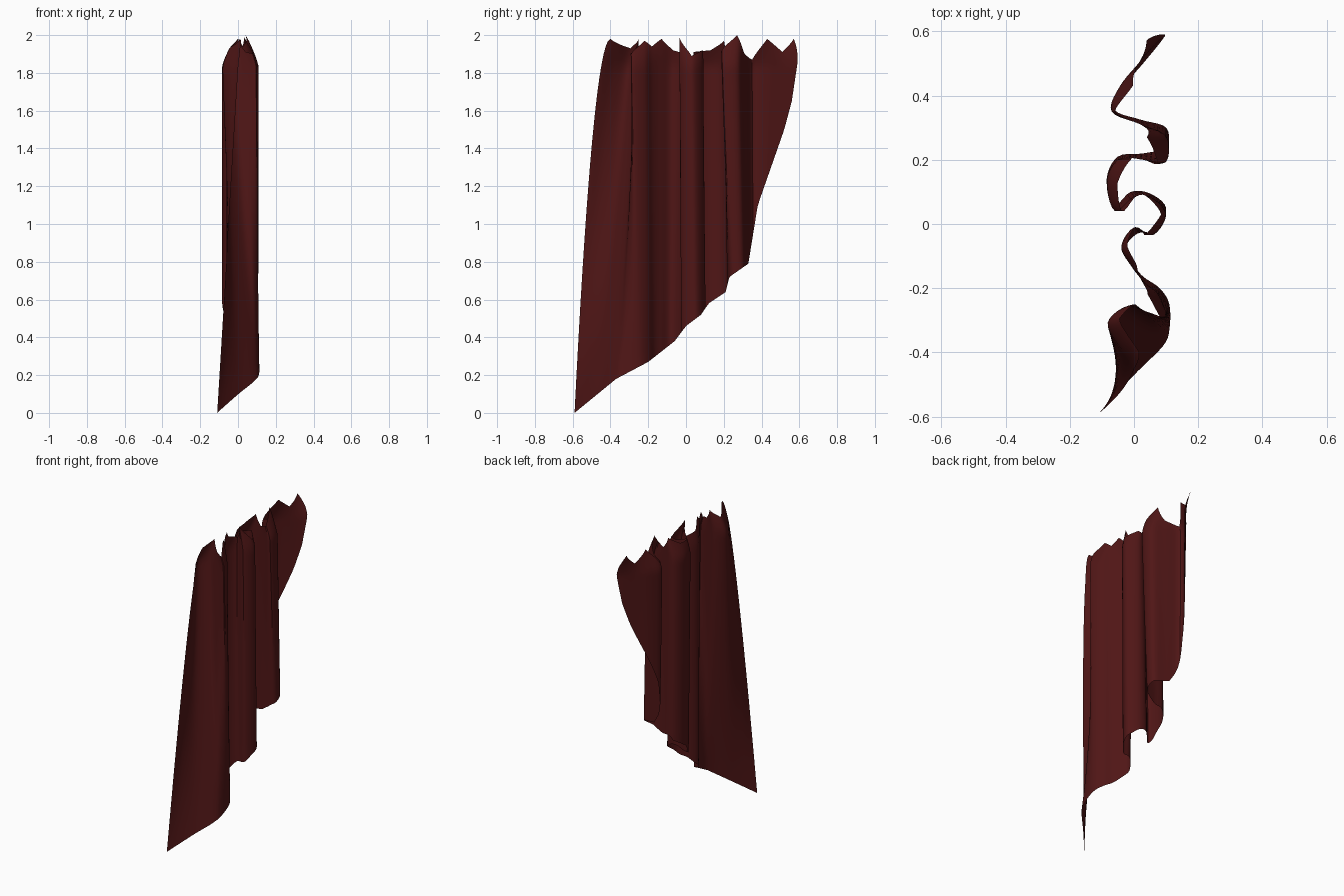
import bpy
from mathutils import Vector

# Fold stations along the cloth: top x, top y, bottom x, bottom y, top-edge height
STATIONS = [
    (0.01, -0.40, -0.11, -0.59, 1.98), (-0.05, -0.35, -0.065, -0.54, 1.95),
    (-0.085, -0.295, 0.01, -0.46, 1.93), (-0.03, -0.25, 0.09, -0.38, 1.98),
    (0.05, -0.275, 0.11, -0.33, 1.91), (0.10, -0.29, 0.11, -0.25, 1.90),
    (0.075, -0.22, 0.08, -0.20, 1.97), (0.03, -0.18, 0.03, -0.165, 1.94),
    (-0.01, -0.13, 0.00, -0.13, 1.98), (-0.04, -0.07, -0.03, -0.08, 1.92),
    (0.00, -0.01, 0.01, -0.03, 1.90), (0.06, -0.035, 0.07, -0.02, 1.99),
    (0.10, 0.03, 0.10, 0.05, 1.89), (0.05, 0.085, 0.05, 0.095, 1.92),
    (0.00, 0.085, -0.01, 0.10, 1.91), (-0.06, 0.04, -0.06, 0.06, 1.91),
    (-0.085, 0.13, -0.085, 0.14, 1.92), (-0.05, 0.20, -0.05, 0.21, 1.97),
    (0.03, 0.20, 0.03, 0.22, 1.90), (0.10, 0.19, 0.10, 0.24, 1.92),
    (0.10, 0.27, 0.10, 0.30, 2.00), (0.02, 0.31, 0.02, 0.325, 1.90),
    (-0.07, 0.35, -0.06, 0.355, 1.87), (-0.045, 0.43, -0.04, 0.42, 1.98),
    (0.02, 0.51, 0.02, 0.49, 1.91), (0.07, 0.57, 0.07, 0.55, 1.98),
    (0.10, 0.59, 0.10, 0.59, 1.90),
]
# Height of the slanted hem against y
HEM = [(-0.59, 0), (-0.37, 0.18), (-0.2, 0.27), (-0.06, 0.38), (0.0, 0.46),
       (0.08, 0.52), (0.12, 0.58), (0.21, 0.64), (0.23, 0.72), (0.33, 0.79),
       (0.38, 1.1), (0.45, 1.3), (0.52, 1.5), (0.56, 1.65), (0.59, 1.85)]
STEPS, ROWS = 5, 30


def hem_height(y):
    for (y0, z0), (y1, z1) in zip(HEM, HEM[1:]):
        if y <= y1:
            return z0 + (z1 - z0) * max(0, (y - y0) / (y1 - y0))
    return HEM[-1][1]


def spline(i, t, k):
    """Catmull-Rom value of column k between stations i and i+1."""
    n = len(STATIONS) - 1
    a, b, c, d = (STATIONS[min(max(j, 0), n)][k] for j in (i - 1, i, i + 1, i + 2))
    return 0.5 * (2 * b + (c - a) * t + (2 * a - 5 * b + 4 * c - d) * t * t
                  + (3 * b - a - 3 * c + d) * t ** 3)


# Sweep the folded profile from the ragged, gathered top down to the hem
columns = [(i, s / STEPS) for i in range(len(STATIONS) - 1) for s in range(STEPS)]
columns.append((len(STATIONS) - 2, 1.0))
verts, faces = [], []
for i, t in columns:
    xt, yt, xb, yb = (spline(i, t, k) for k in range(4))
    z_top = STATIONS[i][4] * (1 - t) + STATIONS[i + 1][4] * t
    z_low = min(hem_height(yb), z_top - 0.02)
    edge = min(1, (i + t) / 3)  # the free edge swings forward sooner than the folds
    for r in range(ROWS + 1):
        f = (r / ROWS) ** 1.4
        z = z_top + (z_low - z_top) * f
        lean_x = f ** (1.0 + 0.3 * edge)
        lean_y = f ** (0.52 + 0.6 * edge)
        x = xt + (xb - xt) * lean_x
        gather = 0.75 * max(0, (z - 1.83) / 0.17) ** 1.3
        x += (0.02 - x) * gather
        verts.append(Vector((x, yt + (yb - yt) * lean_y, z)))
h = ROWS + 1
for c in range(len(columns) - 1):
    for r in range(ROWS):
        a = c * h + r
        faces.append((a, a + 1, a + h + 1, a + h))

mesh = bpy.data.meshes.new("curtain")
mesh.from_pydata(verts, [], faces)
curtain = bpy.data.objects.new("curtain", mesh)
bpy.context.collection.objects.link(curtain)

# Dark red cloth
cloth = bpy.data.materials.new("dark_red_cloth")
cloth.diffuse_color = (0.08, 0.008, 0.008, 1)
mesh.materials.append(cloth)

bpy.context.view_layer.objects.active = curtain
curtain.select_set(True)
bpy.ops.object.shade_smooth_by_angle()
